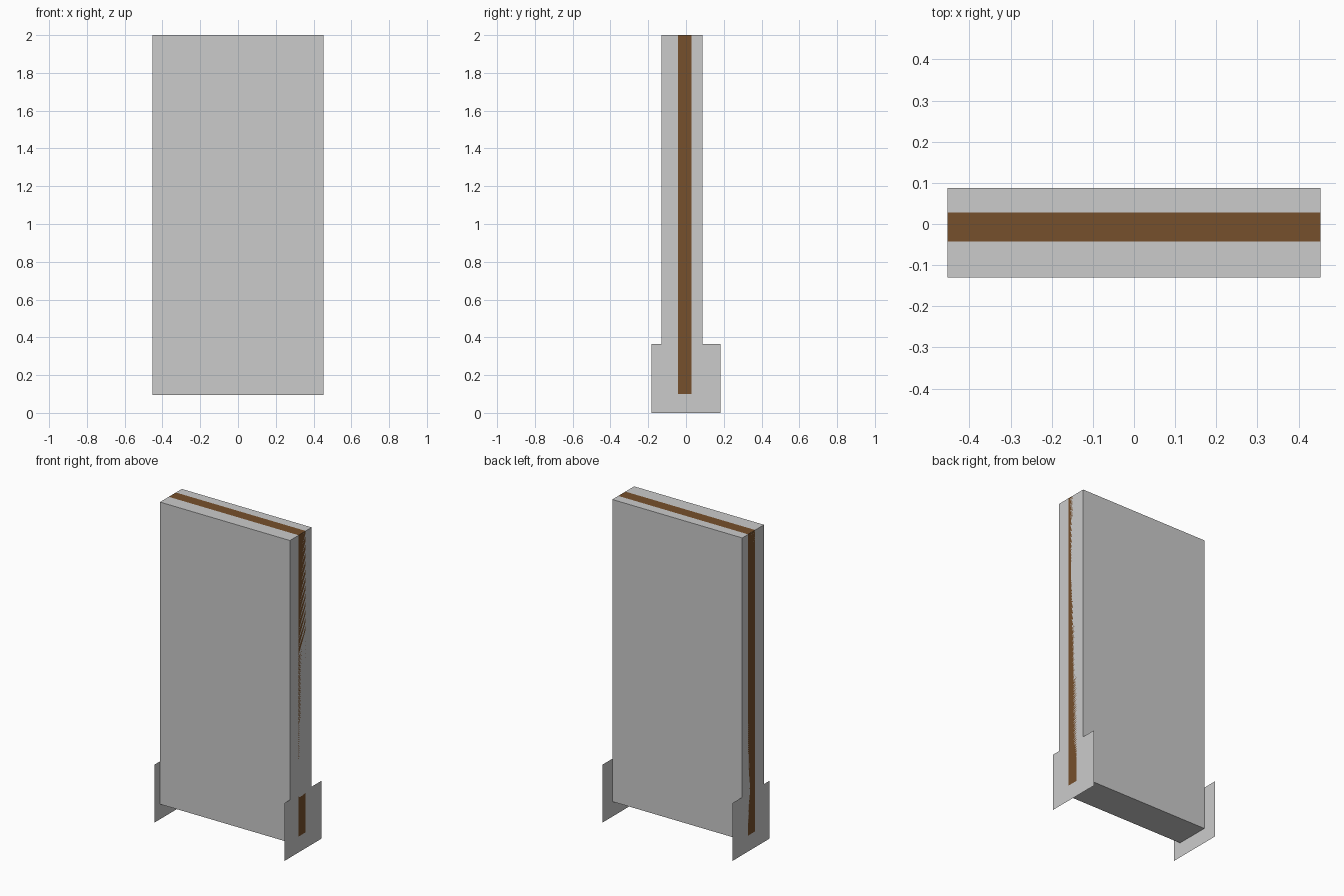
import bpy

if "Cube" in bpy.data.objects:
    bpy.data.objects.remove(bpy.data.objects["Cube"])

W = 0.453          # half width
Z0, Z1 = 0.095, 2.0


def mesh_object(name, verts, faces, mat=None):
    me = bpy.data.meshes.new(name)
    me.from_pydata(verts, [], faces)
    ob = bpy.data.objects.new(name, me)
    bpy.context.collection.objects.link(ob)
    if mat:
        me.materials.append(mat)
    return ob


def box(name, y0, y1, z0, z1, mat=None):
    v = [(x, y, z) for x in (-W, W) for y in (y0, y1) for z in (z0, z1)]
    f = [(0, 1, 3, 2), (4, 6, 7, 5), (0, 4, 5, 1),
         (2, 3, 7, 6), (0, 2, 6, 4), (1, 5, 7, 3)]
    return mesh_object(name, v, f, mat)


brown = bpy.data.materials.new("brown_core")
brown.diffuse_color = (0.18, 0.08, 0.025, 1)
brown.use_nodes = True
brown.node_tree.nodes["Principled BSDF"].inputs["Base Color"].default_value = brown.diffuse_color

# Front and back panels, with the brown core between them
box("front_panel", -0.13, -0.043, Z0, Z1)
box("back_panel", 0.028, 0.087, Z0, Z1)
box("core", -0.043, 0.028, Z0 + 0.005, Z1, brown)

# Underside closing all three layers
mesh_object("bottom_plate",
            [(-W, -0.13, Z0), (-W, 0.087, Z0), (W, 0.087, Z0), (W, -0.13, Z0)],
            [(0, 1, 2, 3)])

# Thin end sheets that widen into feet
profile = [(-0.183, 0), (0.183, 0), (0.183, 0.365), (0.087, 0.365),
           (0.087, Z1), (-0.13, Z1), (-0.13, 0.365), (-0.183, 0.365)]
for name, s in (("left_end_sheet", -1), ("right_end_sheet", 1)):
    order = range(8) if s > 0 else reversed(range(8))
    mesh_object(name, [(s * W, y, z) for y, z in profile], [tuple(order)])
